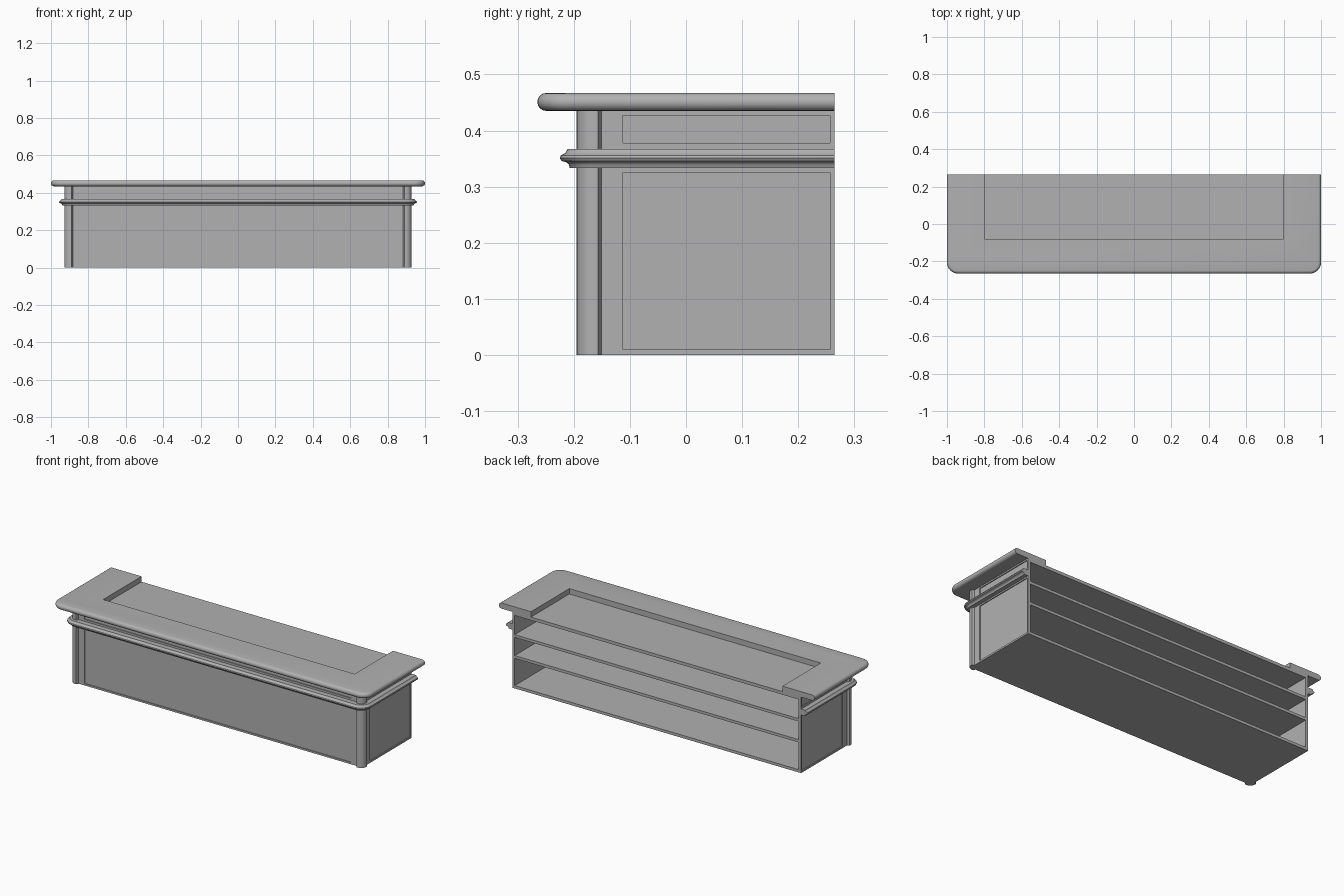
import bpy, bmesh, math

if "Cube" in bpy.data.objects:
    bpy.data.objects.remove(bpy.data.objects["Cube"])

BACK = 0.265          # open rear edge of the whole counter
BX, BF = 0.915, -0.182  # outer faces of the cabinet body
TOP = 0.436

grey = bpy.data.materials.new("dark_grey")
grey.diffuse_color = (0.44, 0.44, 0.44, 1)
grey.use_nodes = True
grey.node_tree.nodes["Principled BSDF"].inputs["Base Color"].default_value = grey.diffuse_color


def finish(name, bm, smooth=False):
    bmesh.ops.recalc_face_normals(bm, faces=bm.faces)
    me = bpy.data.meshes.new(name)
    bm.to_mesh(me)
    bm.free()
    me.materials.append(grey)
    ob = bpy.data.objects.new(name, me)
    bpy.context.collection.objects.link(ob)
    if smooth:
        bpy.ops.object.select_all(action='DESELECT')
        ob.select_set(True)
        bpy.context.view_layer.objects.active = ob
        bpy.ops.object.shade_smooth_by_angle(angle=math.radians(35))
    return ob


def add_box(bm, x0, x1, y0, y1, z0, z1):
    v = [bm.verts.new((x, y, z)) for z in (z0, z1)
         for x, y in ((x0, y0), (x1, y0), (x1, y1), (x0, y1))]
    for f in ((0, 1, 2, 3), (4, 5, 6, 7), (0, 1, 5, 4),
              (1, 2, 6, 5), (2, 3, 7, 6), (3, 0, 4, 7)):
        bm.faces.new([v[i] for i in f])


def box(name, *dims):
    bm = bmesh.new()
    add_box(bm, *dims)
    return finish(name, bm)


def loft(name, rings, smooth=False):
    """Solid skinned through equal-length closed outlines."""
    bm = bmesh.new()
    rows = [[bm.verts.new(p) for p in r] for r in rings]
    n = len(rows[0])
    for a, b in zip(rows, rows[1:]):
        for i in range(n):
            j = (i + 1) % n
            bm.faces.new((a[i], a[j], b[j], b[i]))
    bm.faces.new(rows[0])
    bm.faces.new(rows[-1])
    return finish(name, bm, smooth)


def u_ring(w, front, r, inner_w, inner_front, z, seg=8):
    """U outline, open to the back, with rounded front corners."""
    pts = [(-w, BACK, z)]
    for cx, start in ((-w + r, math.pi), (w - r, 1.5 * math.pi)):
        for i in range(seg + 1):
            a = start + i / seg * math.pi / 2
            pts.append((cx + r * math.cos(a), front + r + r * math.sin(a), z))
    pts.append((w, BACK, z))
    pts += [(inner_w, BACK, z), (inner_w, inner_front, z),
            (-inner_w, inner_front, z), (-inner_w, BACK, z)]
    return pts


# Bullnosed U-shaped counter top
rings = []
for i in range(9):
    a = -math.pi / 2 + math.pi * i / 8
    o = 0.016 * (math.cos(a) - 1)
    rings.append(u_ring(1 + o, -0.265 - o, 0.06 + o, 0.797, -0.082,
                        0.451 + 0.016 * math.sin(a)))
loft("counter_top", rings, True)

# Moulding band below the top
profile = [(-0.018, 0.333), (-0.016, 0.340), (-0.013, 0.343), (-0.003, 0.346),
           (0, 0.351), (-0.002, 0.356), (-0.01, 0.36), (-0.014, 0.367)]
loft("moulding_band", [u_ring(0.957 + o, -0.225 - o, 0.066 + o, 0.905, -0.17, z)
                       for o, z in profile], True)

# Cabinet shell: floor, shelves, recessed worktop and walls
IN = 0.902
for name, z0, z1 in (("floor", 0, 0.016), ("lower_shelf", 0.172, 0.188),
                     ("upper_shelf", 0.292, 0.308), ("worktop", 0.418, TOP)):
    box(name, -IN, IN, -0.17, BACK, z0, z1)
box("front_wall", -IN, IN, BF + 0.005, -0.168, 0, TOP)
for s, side in ((-1, "left"), (1, "right")):
    xs = sorted((s * (IN - 0.002), s * (BX - 0.005)))
    box(side + "_wall", *xs, -0.172, BACK, 0, TOP)

# Raised frames around the recessed panels, upper and lower tier
RAILS = ((0, 0.01), (0.325, 0.378), (0.427, TOP))
bm = bmesh.new()
for z0, z1 in RAILS:
    add_box(bm, -0.845, 0.845, BF, -0.17, z0, z1)
for s in (-1, 1):
    add_box(bm, *sorted((s * 0.845, s * 0.89)), BF, -0.17, 0, TOP)
finish("front_frame", bm)
for s, side in ((-1, "left"), (1, "right")):
    xs = sorted((s * (IN + 0.001), s * BX))
    bm = bmesh.new()
    for z0, z1 in RAILS:
        add_box(bm, *xs, -0.112, 0.257, z0, z1)
    add_box(bm, *xs, -0.16, -0.112, 0, TOP)
    add_box(bm, *xs, 0.257, BACK, 0, TOP)
    finish(side + "_frame", bm)

# Corner posts with a quarter-round outer face
post = [(0.89, -0.16), (0.903, -0.151), (0.915, -0.151), (0.928, -0.157)]
post += [(0.896 + 0.032 * math.cos(a), -0.163 - 0.032 * math.sin(a))
         for a in (i * math.pi / 12 for i in range(7))]
post += [(0.889, -0.195), (0.883, -0.182), (0.883, -0.17)]
for s, side in ((-1, "left"), (1, "right")):
    loft(side + "_corner_post", [[(s * x, y, z) for x, y in post]
                                 for z in (0, TOP)], True)
